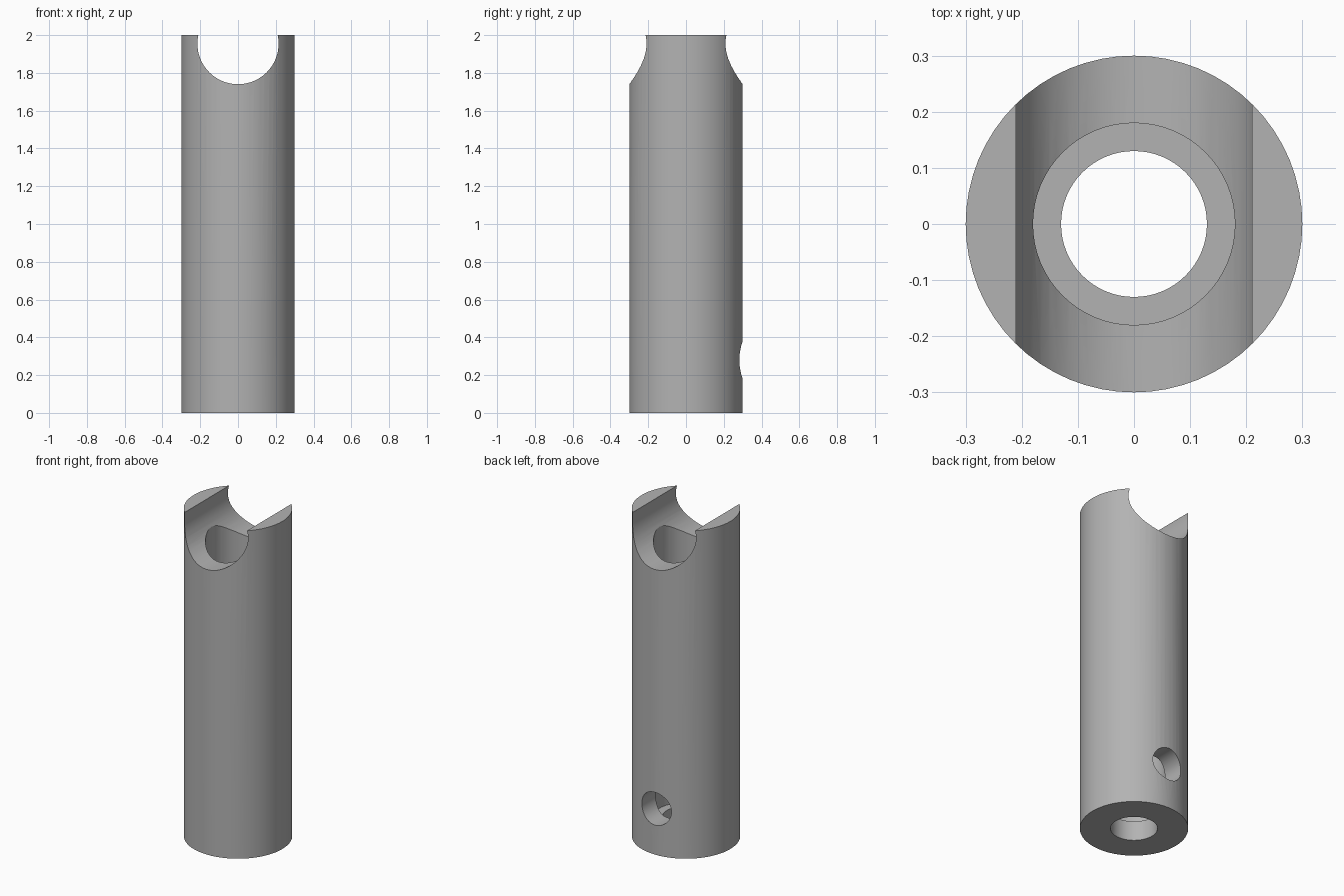
import bpy
import bmesh
import math
from mathutils import Matrix

cube = bpy.data.objects.get("Cube")
if cube:
    bpy.data.objects.remove(cube, do_unlink=True)

HEIGHT = 2.0
OUTER, BORE, THROAT = 0.30, 0.18, 0.13
FLOOR_Z = 0.12

grey = bpy.data.materials.new("plain grey")
grey.use_nodes = True
colour = (0.45, 0.45, 0.45, 1)
grey.diffuse_color = colour
grey.node_tree.nodes["Principled BSDF"].inputs["Base Color"].default_value = colour


def add_mesh(name, bm):
    bmesh.ops.recalc_face_normals(bm, faces=bm.faces)
    mesh = bpy.data.meshes.new(name)
    bm.to_mesh(mesh)
    bm.free()
    mesh.materials.append(grey)
    obj = bpy.data.objects.new(name, mesh)
    bpy.context.collection.objects.link(obj)
    return obj


def revolve(name, profile, sides=64):
    """Turn a closed (radius, z) profile around the z axis."""
    bm = bmesh.new()
    rings = []
    for i in range(sides):
        a = math.tau * i / sides
        rings.append([bm.verts.new((r * math.cos(a), r * math.sin(a), z))
                      for r, z in profile])
    n = len(profile)
    for i in range(sides):
        here, there = rings[i], rings[(i + 1) % sides]
        for j in range(n):
            k = (j + 1) % n
            bm.faces.new((here[j], there[j], there[k], here[k]))
    return add_mesh(name, bm)


def y_cutter(name, radius, length, y, z):
    """Cylinder lying along y, used only for cutting."""
    bm = bmesh.new()
    place = Matrix.Translation((0, y, z)) @ Matrix.Rotation(math.pi / 2, 4, "X")
    bmesh.ops.create_cone(bm, cap_ends=True, segments=64, radius1=radius,
                          radius2=radius, depth=length, matrix=place)
    obj = add_mesh(name, bm)
    obj.hide_render = True
    return obj


# Tube with a wide bore narrowing to a throat at the base
tube = revolve("notched_tube", [
    (OUTER, 0), (OUTER, HEIGHT), (BORE, HEIGHT),
    (BORE, FLOOR_Z), (THROAT, FLOOR_Z), (THROAT, 0)])

# Saddle notch across the top, and a round hole through the back wall
cutters = [y_cutter("saddle_cutter", 0.215, 1.0, 0, 1.955),
           y_cutter("back_hole_cutter", 0.10, 0.3, 0.2, 0.28)]
bpy.context.view_layer.objects.active = tube
tube.select_set(True)
for cutter in cutters:
    cut = tube.modifiers.new(cutter.name, "BOOLEAN")
    cut.operation = "DIFFERENCE"
    cut.solver = "EXACT"
    cut.object = cutter
    bpy.ops.object.modifier_apply(modifier=cut.name)
    bpy.data.objects.remove(cutter, do_unlink=True)

bpy.ops.object.select_all(action="DESELECT")
tube.select_set(True)
bpy.ops.object.shade_smooth_by_angle(angle=math.radians(30))
